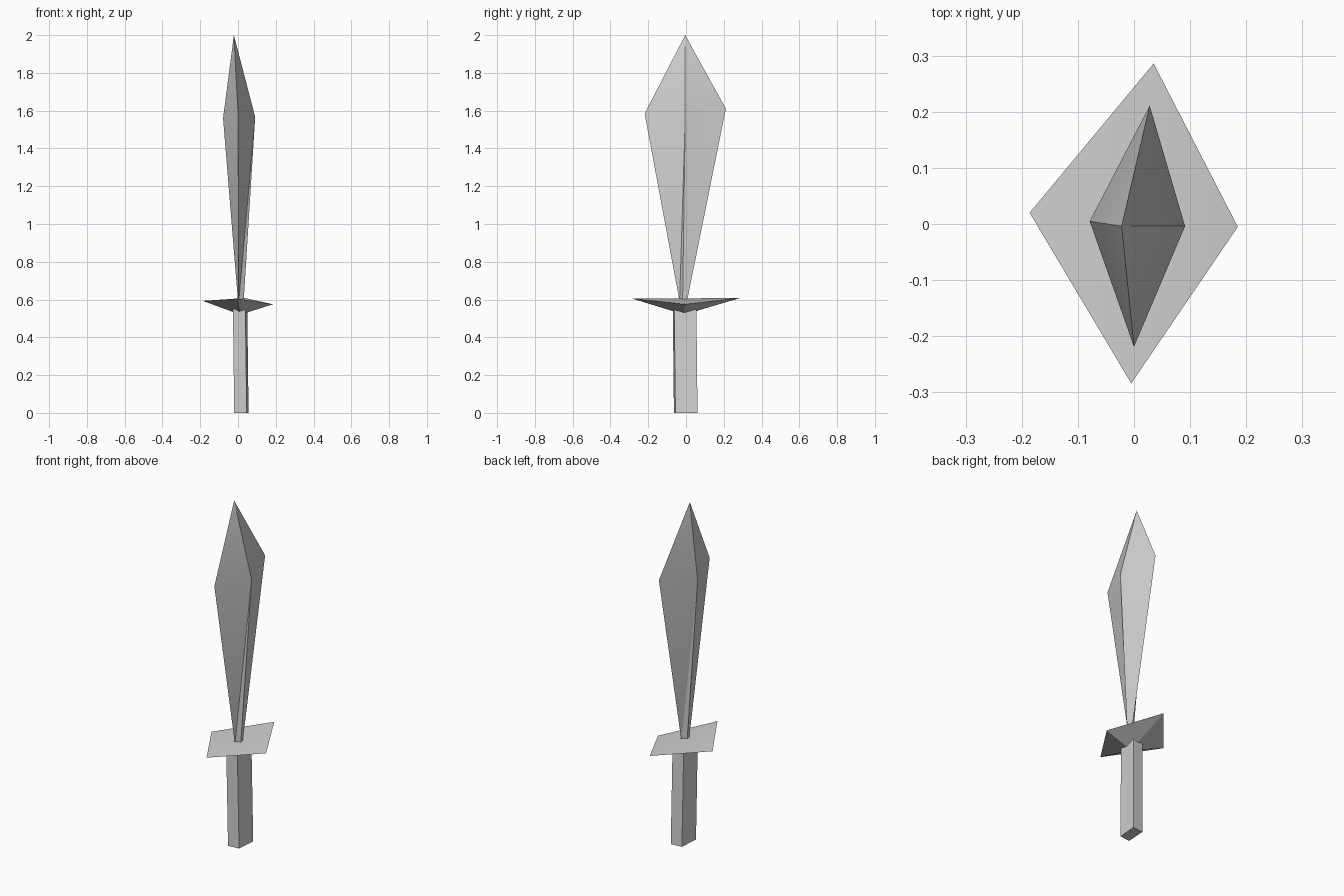
import bpy
import bmesh
import math

if "Cube" in bpy.data.objects:
    bpy.data.objects.remove(bpy.data.objects["Cube"], do_unlink=True)

# One plain grey for the whole sword
grey = bpy.data.materials.new("light_grey")
grey.use_nodes = True
colour = (0.64, 0.64, 0.64, 1)
grey.diffuse_color = colour
grey.node_tree.nodes["Principled BSDF"].inputs["Base Color"].default_value = colour


def loft(name, rings):
    """Skin a stack of rings from bottom to top; a ring of one point is a tip."""
    bm = bmesh.new()
    loops = [[bm.verts.new(p) for p in ring] for ring in rings]
    for low, high in zip(loops, loops[1:]):
        n = max(len(low), len(high))
        for i in range(n):
            j = (i + 1) % n
            if len(low) == 1:
                bm.faces.new((low[0], high[j], high[i]))
            elif len(high) == 1:
                bm.faces.new((low[i], low[j], high[0]))
            else:
                bm.faces.new((low[i], low[j], high[j]))
                bm.faces.new((low[i], high[j], high[i]))
    # Close open ends, folding four-sided caps from front to back
    for ring, flip in ((loops[0], True), (loops[-1], False)):
        if len(ring) == 4:
            a, b, c, d = ring
            for tri in ((a, b, c), (a, c, d)):
                bm.faces.new(tri[::-1] if flip else tri)
    bmesh.ops.recalc_face_normals(bm, faces=bm.faces)
    mesh = bpy.data.meshes.new(name)
    bm.to_mesh(mesh)
    bm.free()
    mesh.materials.append(grey)
    obj = bpy.data.objects.new(name, mesh)
    bpy.context.collection.objects.link(obj)
    bpy.ops.object.select_all(action="DESELECT")
    obj.select_set(True)
    bpy.context.view_layer.objects.active = obj
    bpy.ops.object.shade_smooth_by_angle(angle=math.radians(25))
    return obj


# Handle: slightly skewed bar, running up into the guard
grip = [(-0.02, -0.064), (0.046, -0.056), (0.056, 0.061), (-0.012, 0.055)]
loft("handle", [
    [(x, y, 0) for x, y in grip],
    [(x - 0.007, y - 0.006, 0.56) for x, y in grip],
])

# Guard: uneven kite with a downward point
loft("guard", [
    [(0.012, -0.01, 0.52)],
    [(-0.005, -0.284, 0.605), (0.185, -0.005, 0.575),
     (0.035, 0.286, 0.608), (-0.186, 0.02, 0.593)],
])

# Blade: narrow foot, wide upper ring, pointed tip
loft("blade", [
    [(0.004, -0.034, 0.59), (0.03, -0.018, 0.59),
     (0.026, 0.005, 0.59), (0.0, -0.01, 0.59)],
    [(0.0, -0.219, 1.585), (0.091, -0.004, 1.567),
     (0.028, 0.211, 1.61), (-0.079, 0.005, 1.56)],
    [(-0.022, -0.004, 2.0)],
])
